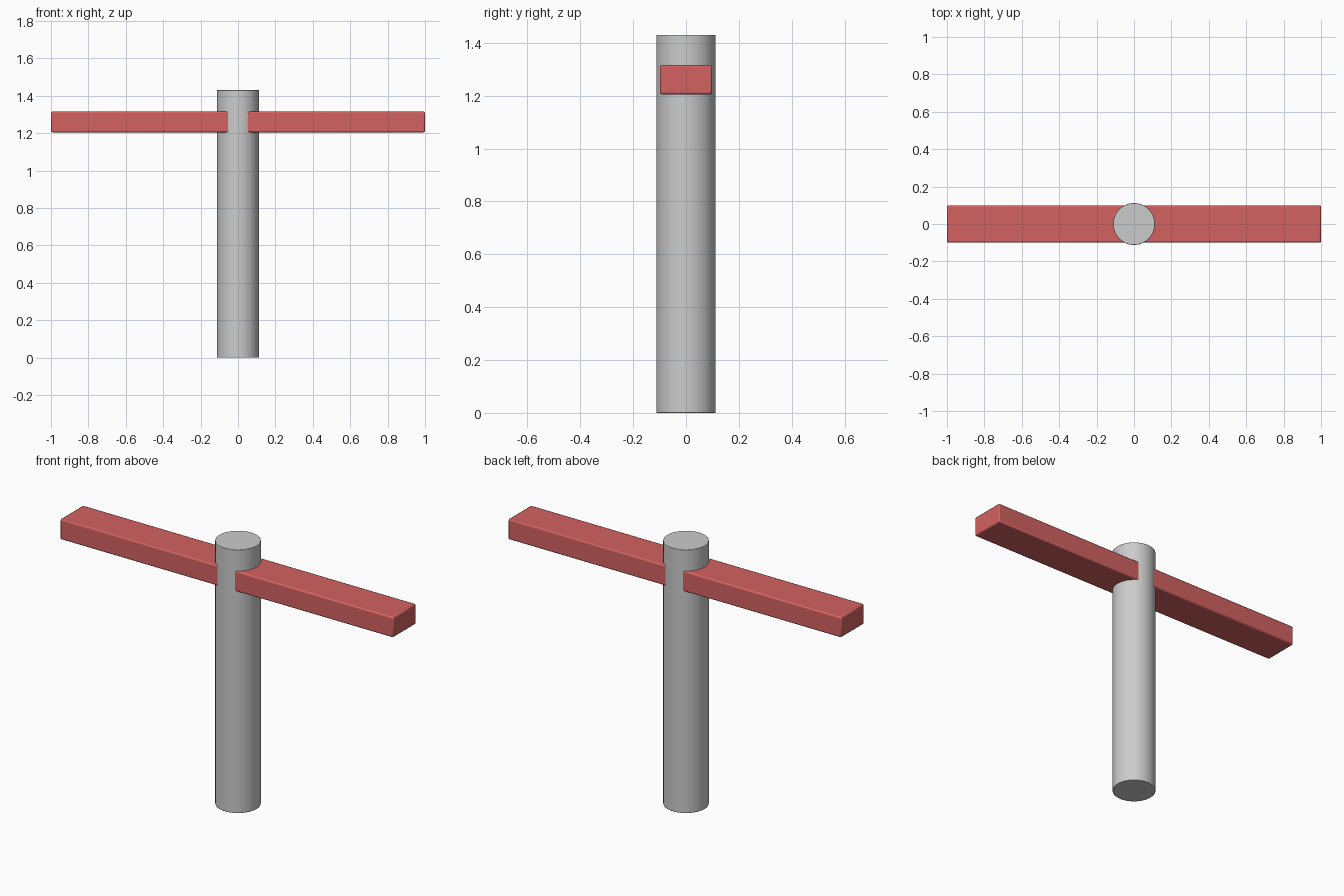
import bpy

if "Cube" in bpy.data.objects:
    bpy.data.objects.remove(bpy.data.objects["Cube"])

POST_R, POST_H = 0.112, 1.43
BEAM_SIZE, BEAM_Z = (2.0, 0.198, 0.11), 1.26


def finish(obj, name, bevel):
    obj.name = name
    bpy.ops.object.transform_apply(location=False, rotation=False, scale=True)
    mod = obj.modifiers.new("soft_edges", 'BEVEL')
    mod.width = bevel
    mod.segments = 2
    mod.limit_method = 'ANGLE'
    bpy.ops.object.shade_smooth_by_angle()
    return obj


# Upright round post
bpy.ops.mesh.primitive_cylinder_add(vertices=64, radius=POST_R, depth=POST_H,
                                    location=(0, 0, POST_H / 2))
finish(bpy.context.object, "post", 0.002)

# Red crossbeam passing through the post
bpy.ops.mesh.primitive_cube_add(size=1, location=(0, 0, BEAM_Z))
beam = bpy.context.object
beam.scale = BEAM_SIZE
finish(beam, "crossbeam", 0.007)

red = bpy.data.materials.new("red")
red.diffuse_color = (0.65, 0.12, 0.12, 1)
red.use_nodes = True
red.node_tree.nodes["Principled BSDF"].inputs["Base Color"].default_value = red.diffuse_color
beam.data.materials.append(red)
